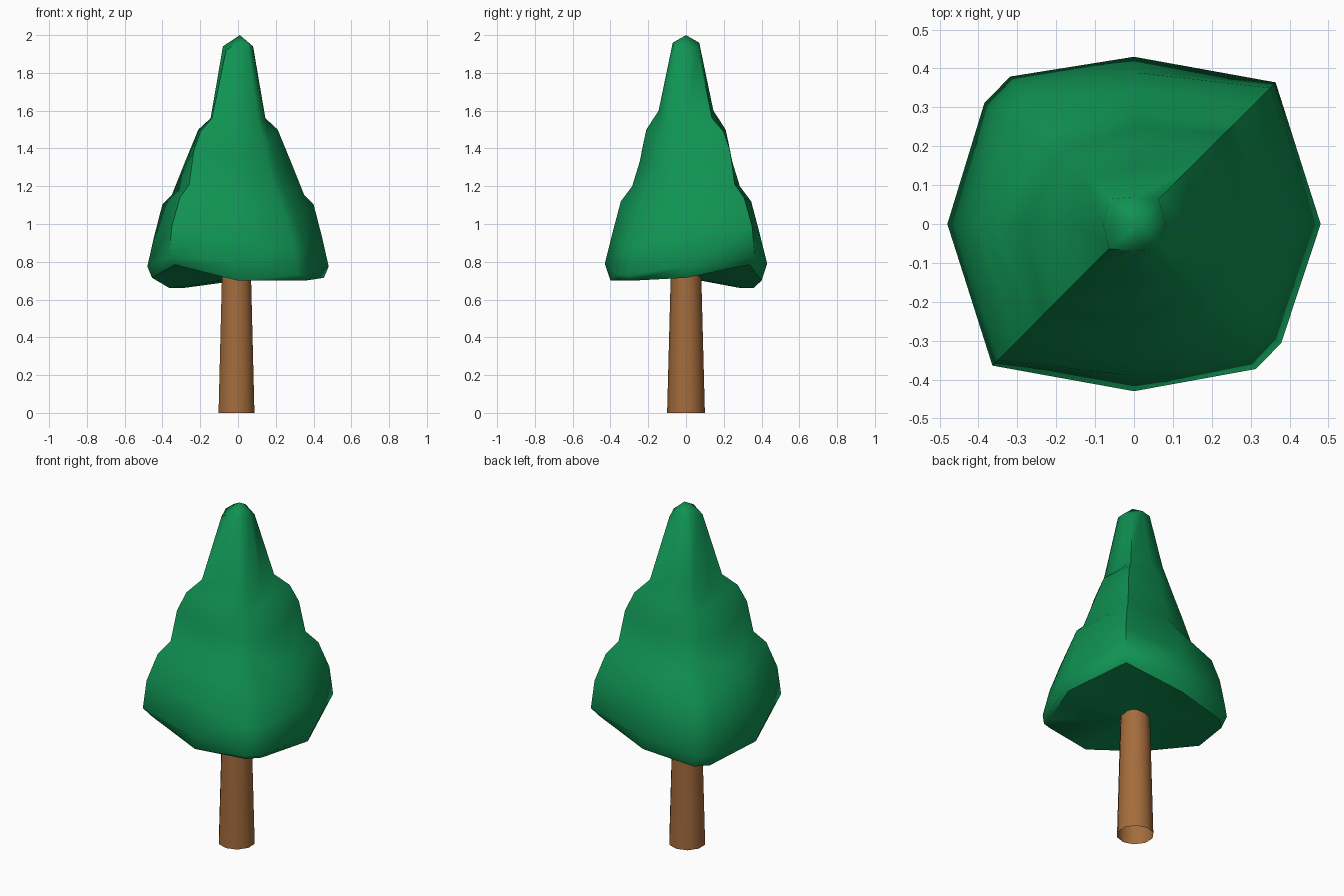
import bpy, bmesh, math

if "Cube" in bpy.data.objects:
    bpy.data.objects.remove(bpy.data.objects["Cube"])


def material(name, rgb):
    m = bpy.data.materials.new(name)
    m.diffuse_color = (*rgb, 1)
    m.use_nodes = True
    m.node_tree.nodes["Principled BSDF"].inputs["Base Color"].default_value = m.diffuse_color
    return m


def finish(name, bm, mat, angle):
    bmesh.ops.recalc_face_normals(bm, faces=bm.faces)
    me = bpy.data.meshes.new(name)
    bm.to_mesh(me)
    bm.free()
    me.materials.append(mat)
    ob = bpy.data.objects.new(name, me)
    bpy.context.collection.objects.link(ob)
    bpy.ops.object.select_all(action='DESELECT')
    ob.select_set(True)
    bpy.context.view_layer.objects.active = ob
    bpy.ops.object.shade_smooth_by_angle(angle=math.radians(angle))
    return ob


green = material("leaf green", (0.005, 0.29, 0.085))
brown = material("bark brown", (0.37, 0.15, 0.045))

# Trunk: open tapered tube
bm = bmesh.new()
bmesh.ops.create_cone(bm, cap_ends=False, segments=10, radius1=0.1, radius2=0.08, depth=0.76)
bmesh.ops.translate(bm, verts=bm.verts, vec=(-0.008, 0, 0.38))
trunk = finish("trunk", bm, brown, 50)

# Foliage rings: (radius, height) along x, along y, raised corners,
# back-left corner, front-right corner
rings = [
    ((.455, .715), (.40, .70), (.475, .785), (.465, .66), (.455, .70)),
    ((.48, .775), (.43, .79), (.515, .83), (.495, .73), (.487, .73)),
    ((.445, .93), (.39, .95), (.495, .99), (.465, .90), (.45, .88)),
    ((.40, 1.105), (.345, 1.12), (.435, 1.14), (.42, 1.03), (.395, 1.03)),
    ((.35, 1.155), (.285, 1.20), (.365, 1.21), (.31, 1.15), (.30, 1.20)),
    ((.28, 1.33), (.245, 1.33), (.33, 1.39), (.26, 1.31), (.255, 1.31)),
    ((.21, 1.50), (.21, 1.50), (.28, 1.49), (.22, 1.43), (.215, 1.44)),
    ((.145, 1.56), (.145, 1.60), (.195, 1.56), (.155, 1.63), (.165, 1.55)),
    ((.08, 1.94), (.07, 1.96), (.09, 1.92), (.085, 1.95), (.085, 1.95)),
]
# angle in degrees -> column of the ring table
spokes = [(0, 0), (45, 2), (90, 1), (130, 3), (141, 3),
          (180, 0), (225, 2), (270, 1), (310, 4), (321, 4)]

bm = bmesh.new()
loops = []
for ring in rings:
    loop = []
    for deg, col in spokes:
        r, z = ring[col]
        a = math.radians(deg)
        loop.append(bm.verts.new((r * math.cos(a), r * math.sin(a), z)))
    loops.append(loop)
n = len(spokes)
for lo, hi in zip(loops, loops[1:]):
    for i in range(n):
        j = (i + 1) % n
        bm.faces.new((lo[i], lo[j], hi[j], hi[i]))
# Underside and tip
for loop, co in ((loops[0], (0, 0, .72)), (loops[-1], (0.01, 0, 2.0))):
    c = bm.verts.new(co)
    for i in range(n):
        bm.faces.new((loop[i], loop[(i + 1) % n], c))
foliage = finish("foliage", bm, green, 50)
